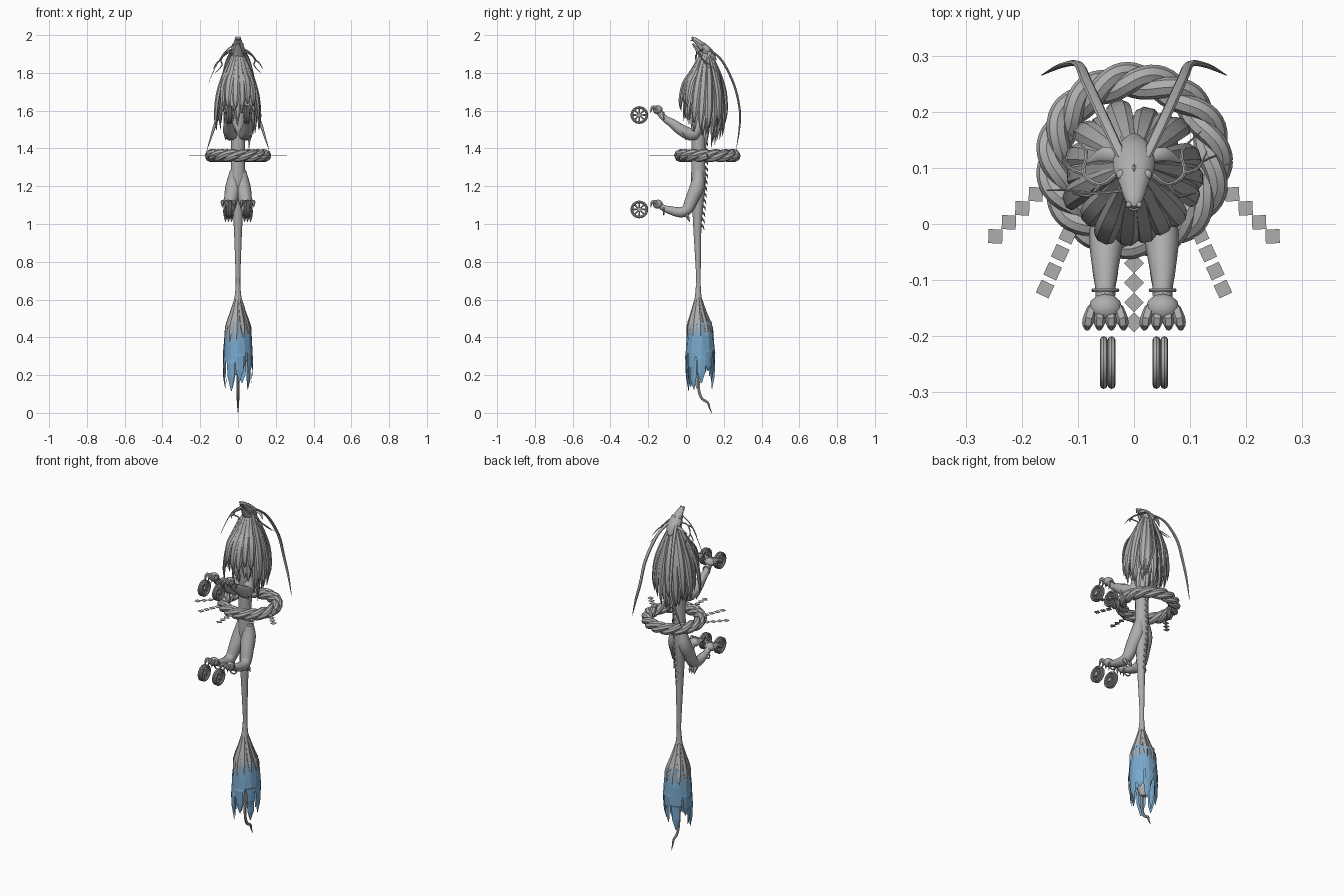
import bpy, bmesh, math, random
from mathutils import Vector as V, Matrix

if "Cube" in bpy.data.objects:
    bpy.data.objects.remove(bpy.data.objects["Cube"])

random.seed(4)
TAU = math.tau


def material(name, rgb):
    m = bpy.data.materials.new(name)
    m.diffuse_color = (*rgb, 1)
    m.use_nodes = True
    m.node_tree.nodes["Principled BSDF"].inputs["Base Color"].default_value = m.diffuse_color
    return m


GRAY = material("stone gray", (0.42, 0.42, 0.42))
BLUE = material("flame blue", (0.19, 0.39, 0.60))


def finish(bm, name, mat=GRAY, smooth=40):
    bmesh.ops.recalc_face_normals(bm, faces=bm.faces)
    me = bpy.data.meshes.new(name)
    bm.to_mesh(me)
    bm.free()
    ob = bpy.data.objects.new(name, me)
    bpy.context.collection.objects.link(ob)
    me.materials.append(mat)
    if smooth:
        bpy.ops.object.select_all(action='DESELECT')
        ob.select_set(True)
        bpy.context.view_layer.objects.active = ob
        bpy.ops.object.shade_smooth_by_angle(angle=math.radians(smooth))
    return ob


def spline(vals, steps):
    """Catmull-Rom through tuples of any length."""
    out = []
    for i in range(len(vals) - 1):
        a, b, c, d = (vals[max(0, min(len(vals) - 1, i + k))] for k in (-1, 0, 1, 2))
        for s in range(steps):
            t = s / steps
            out.append([0.5 * (2 * q + (r - p) * t + (2 * p - 5 * q + 4 * r - u) * t * t
                               + (3 * q - p - 3 * r + u) * t ** 3) for p, q, r, u in zip(a, b, c, d)])
    out.append(list(vals[-1]))
    return out


def sweep(bm, pts, n=8, flat=1.0, ref=(1, 0, 0), steps=3):
    """Tapered tube through (x, y, z, radius) points; flat squeezes it across ref."""
    path = spline(pts, steps)
    P = [V(p[:3]) for p in path]
    rings = []
    for i, p in enumerate(P):
        t = (P[min(i + 1, len(P) - 1)] - P[max(i - 1, 0)]).normalized()
        a = V(ref)
        a = (a - t * a.dot(t)).normalized()
        b = t.cross(a)
        r = max(path[i][3], 0.0008)
        rings.append([bm.verts.new(p + r * (math.cos(TAU * k / n) * a + flat * math.sin(TAU * k / n) * b))
                      for k in range(n)])
    for q, r in zip(rings, rings[1:]):
        for k in range(n):
            bm.faces.new((q[k], q[(k + 1) % n], r[(k + 1) % n], r[k]))
    bm.faces.new(rings[0])
    bm.faces.new(rings[-1])


def ball(bm, c, size):
    bmesh.ops.create_uvsphere(bm, u_segments=12, v_segments=8, radius=1,
                              matrix=Matrix.Translation(c) @ Matrix.Diagonal((*size, 1)))


def ring(bm, c, R, r, axis, n=24, m=8):
    """Torus around the x, y or z axis."""
    rows = []
    for i in range(n):
        a = TAU * i / n
        row = []
        for k in range(m):
            b = TAU * k / m
            q = [(R + r * math.cos(b)) * math.cos(a), (R + r * math.cos(b)) * math.sin(a)]
            q.insert(axis, r * math.sin(b))
            row.append(bm.verts.new(V(c) + V(q)))
        rows.append(row)
    for i in range(n):
        for k in range(m):
            bm.faces.new((rows[i][k], rows[i][(k + 1) % m],
                          rows[(i + 1) % n][(k + 1) % m], rows[(i + 1) % n][k]))


# Long body running down into the tail
bm = bmesh.new()
sweep(bm, [(0, .105, 1.89, .03), (0, .085, 1.78, .05), (0, .07, 1.6, .05), (0, .068, 1.48, .04),
           (0, .065, 1.36, .036), (0, .066, 1.22, .04), (0, .062, 1.1, .03), (0, .06, .98, .022),
           (0, .064, .8, .015), (0, .066, .68, .012), (0, .064, .6, .02)], n=14)
finish(bm, "body")

# Spines down the back
bm = bmesh.new()
for i in range(14):
    z = 1.44 - i * .034
    y = .095 - max(0, i - 5) * .0025
    sweep(bm, [(0, y, z, .012), (0, y + .016, z - .012, .006), (0, y + .022, z - .03, .001)], n=4, flat=.8, steps=1)
finish(bm, "back_spines", smooth=0)

# Head looking up, with jaw, brow gem, eyes, ears and nose ring
bm = bmesh.new()
sweep(bm, [(0, .03, 1.985, .008), (0, .045, 1.977, .017), (0, .07, 1.955, .025), (0, .10, 1.925, .037),
           (0, .13, 1.895, .034), (0, .155, 1.865, .012)], n=12, flat=.7)
sweep(bm, [(0, .035, 1.955, .007), (0, .055, 1.93, .017), (0, .085, 1.89, .03)], n=10, flat=.6)
for s in (-1, 1):
    ball(bm, (s * .009, .034, 1.985), (.006, .006, .008))
    ball(bm, (s * .024, .088, 1.95), (.008, .009, .006))
    sweep(bm, [(s * .03, .12, 1.91, .01), (s * .055, .125, 1.905, .012), (s * .085, .11, 1.88, .002)],
          n=6, flat=.4, ref=(0, 1, 0))
finish(bm, "head")
bm = bmesh.new()
sweep(bm, [(0, .087, 1.962, .001), (0, .10, 1.953, .007), (0, .113, 1.942, .001)], n=4, flat=.8, steps=1)
finish(bm, "brow_gem", smooth=0)
bm = bmesh.new()
ring(bm, (0, .036, 1.972), .011, .0025, 2, 16, 6)
finish(bm, "nose_ring")

# Long swept horns, antlers and side whiskers
bm = bmesh.new()
for s in (-1, 1):
    sweep(bm, [(s * .022, .12, 1.925, .009), (s * .055, .19, 1.865, .010), (s * .085, .255, 1.735, .010),
               (s * .10, .285, 1.6, .009), (s * .13, .282, 1.5, .007), (s * .165, .265, 1.39, .001)],
          n=8, flat=.6, steps=5)
finish(bm, "horns")
bm = bmesh.new()
for s in (-1, 1):
    sweep(bm, [(s * .03, .09, 1.925, .005), (s * .06, .07, 1.91, .004), (s * .09, .09, 1.87, .004),
               (s * .085, .13, 1.84, .003), (s * .12, .165, 1.8, .001)], n=6, ref=(0, 0, 1))
    sweep(bm, [(s * .09, .09, 1.87, .004), (s * .115, .10, 1.85, .003), (s * .13, .13, 1.82, .001)], n=6, ref=(0, 0, 1))
    sweep(bm, [(s * .06, .07, 1.91, .004), (s * .08, .05, 1.89, .003), (s * .11, .055, 1.85, .001)], n=6, ref=(0, 0, 1))
finish(bm, "antlers")
bm = bmesh.new()
sweep(bm, [(-.02, .06, 1.95, .003), (-.07, .055, 1.91, .003), (-.12, .06, 1.83, .002), (-.155, .06, 1.75, .001)], n=5, ref=(0, 1, 0))
finish(bm, "whisker")

# Mane: layered, tapering locks hanging round the neck
bm = bmesh.new()
for count, spread, base in ((18, 1.0, 1.53), (16, .8, 1.50), (12, .58, 1.47)):
    for i in range(count):
        a = TAU * (i + random.uniform(-.25, .25)) / count
        c, s = math.cos(a), math.sin(a)
        tip = base + (.07 if s < -.5 else -.04 if s > .3 else 0) + random.uniform(-.04, .05)
        k = spread * random.uniform(.9, 1.04)
        mid = (1.86 + tip) / 2
        pts = []
        for R, z, w in ((.025, 1.905, .008), (.07 * k, 1.81, .018), (.108 * k, mid + .01, .022),
                        (.122 * k, mid * .4 + tip * .6, .017), (.118 * k, tip, .001)):
            cy = .105 - (1.9 - z) * .06
            pts.append((R * c, cy + R * s * 1.05, z, w))
        sweep(bm, pts, n=6, flat=.45, ref=(-s, c, 0), steps=3)
finish(bm, "mane", smooth=30)


# Legs with clawed paws, and a pair of wheels before each pair of legs
def paw(bm, x, y, z):
    ball(bm, (x, y, z), (.03, .026, .024))
    for d in (-.027, -.009, .009, .027):
        sweep(bm, [(x + d * .8, y, z, .011), (x + d * 1.1, y - .02, z + .014, .011),
                   (x + d * 1.2, y - .032, z + .006, .008), (x + d * 1.2, y - .038, z - .018, .001)], n=6, steps=2)


for name, limb, foot in (
        ("front_legs", [(.02, .07, 1.54, .03), (.035, .04, 1.475, .034), (.048, -.02, 1.495, .032),
                        (.051, -.075, 1.535, .024), (.051, -.115, 1.56, .018), (.051, -.15, 1.605, .018)],
         (.051, -.15, 1.605)),
        ("hind_legs", [(.018, .068, 1.28, .025), (.026, .06, 1.2, .04), (.038, .03, 1.13, .036), (.048, .005, 1.075, .03),
                       (.051, -.035, 1.062, .028), (.051, -.09, 1.075, .022), (.051, -.12, 1.085, .017), (.051, -.15, 1.11, .018)],
         (.051, -.15, 1.105))):
    bm = bmesh.new()
    for s in (-1, 1):
        sweep(bm, [(s * p[0], *p[1:]) for p in limb], n=10)
        paw(bm, s * foot[0], foot[1], foot[2])
        y, z = limb[-4][1:3] if name == "front_legs" else (.0, 1.06)
        for d in (-.016, 0, .016):  # tufts at the joint
            sweep(bm, [(s * .05 + d, y, z - .01, .013), (s * .05 + d, y + .012, z - .03, .008),
                       (s * .05 + d, y + .02, z - .05, .001)], n=5, steps=1)
    finish(bm, name)
    bm = bmesh.new()
    for s in (-1, 1):
        ring(bm, (s * .051, -.118, foot[2] - .035), .021, .004, 1, 16, 6)
    finish(bm, name[:-5] + "_anklets")

for name, z in (("front_wheels", 1.577), ("hind_wheels", 1.077)):
    bm = bmesh.new()
    for s in (-1, 1):
        for dx in (-.007, .007):
            ring(bm, (s * .047 + dx, -.247, z), .040, .007, 0)
        bmesh.ops.create_cone(bm, cap_ends=True, segments=12, radius1=.012, radius2=.012, depth=.022,
                              matrix=Matrix.Translation((s * .047, -.247, z)) @ Matrix.Rotation(TAU / 4, 4, 'Y'))
        for k in range(8):
            c, q = math.cos(TAU * k / 8), math.sin(TAU * k / 8)
            sweep(bm, [(s * .047, -.247 + .008 * c, z + .008 * q, .004),
                       (s * .047, -.247 + .038 * c, z + .038 * q, .006)], n=6, steps=1)
    finish(bm, name)

# Twisted rope hoop
bm = bmesh.new()
for k in range(3):
    pts = []
    for i in range(97):
        a, b = TAU * i / 96, TAU * (i / 96 * 5 + k / 3)
        R = .143 + .015 * math.cos(b)
        pts.append((R * math.cos(a), .113 + R * math.sin(a), 1.362 + .016 * math.sin(b), .0185))
    sweep(bm, pts, n=8, ref=(0, 0, 1), steps=1)
finish(bm, "rope_hoop")

# Flat paper streamers: chains of squares fanning out from the hoop
bm = bmesh.new()
for x, y, dx, dy, turn in ((0, -.07, 0, -.035, 45), (.118, -.02, .0135, -.032, 25), (-.118, -.02, -.0135, -.032, -25),
                           (.175, .053, .024, -.025, 2), (-.175, .053, -.024, -.025, -2)):
    for i in range(4):
        bmesh.ops.create_cube(bm, size=1, matrix=Matrix.Translation((x + dx * i, y + dy * i, 1.362))
                              @ Matrix.Rotation(math.radians(turn), 4, 'Z') @ Matrix.Diagonal((.025, .025, .002, 1)))
finish(bm, "paper_streamers", smooth=0)

# Tail tuft: flared cone with locks
bm = bmesh.new()
sweep(bm, [(0, .065, .68, .012), (0, .065, .6, .02), (0, .068, .53, .042), (0, .072, .46, .06), (0, .075, .38, .062),
           (0, .075, .28, .045), (0, .075, .2, .015)], n=12)
for i in range(11):
    a = TAU * i / 11
    c, s = math.cos(a), math.sin(a)
    sweep(bm, [(.012 * c, .065 + .012 * s, .62, .006), (.038 * c, .068 + .038 * s, .53, .013),
               (.064 * c, .073 + .064 * s, .45, .016), (.07 * c, .076 + .07 * s, random.uniform(.34, .4), .001)],
          n=5, flat=.5, ref=(-s, c, 0), steps=2)
finish(bm, "tail_tuft", smooth=30)

# Blue jagged flame plates round the tuft
bm = bmesh.new()
for layer, count in ((0, 9), (1, 7)):
    for i in range(count):
        a = TAU * (i + .5 * layer + random.uniform(-.15, .15)) / count
        tip = random.uniform(.12, .22)
        rows = []
        for t, R, w in ((0, .062, .15), (.06, .066, .42), (.3, .074, .46), (.55, .078, .43),
                        (.6, .08, .30), (.82, .078, .27), (1, .07, .04)):
            z = .475 + random.uniform(-.012, .012) + (tip - .475) * t
            R = R - .009 * layer
            rows.append([bm.verts.new((R * math.cos(a + k * w), .075 + R * math.sin(a + k * w), z))
                         for k in (-1, 0, 1)])
        for q, r in zip(rows, rows[1:]):
            for k in (0, 1):
                bm.faces.new((q[k], q[k + 1], r[k + 1], r[k]))
finish(bm, "tail_flames", BLUE, smooth=0)

# Thin curling tail tip
bm = bmesh.new()
sweep(bm, [(0, .07, .3, .008), (0, .066, .2, .008), (0, .068, .12, .007), (0, .085, .075, .007),
           (0, .115, .055, .006), (0, .125, .025, .004), (0, .137, .0, .001)], n=6, flat=1.2)
finish(bm, "tail_tip")
